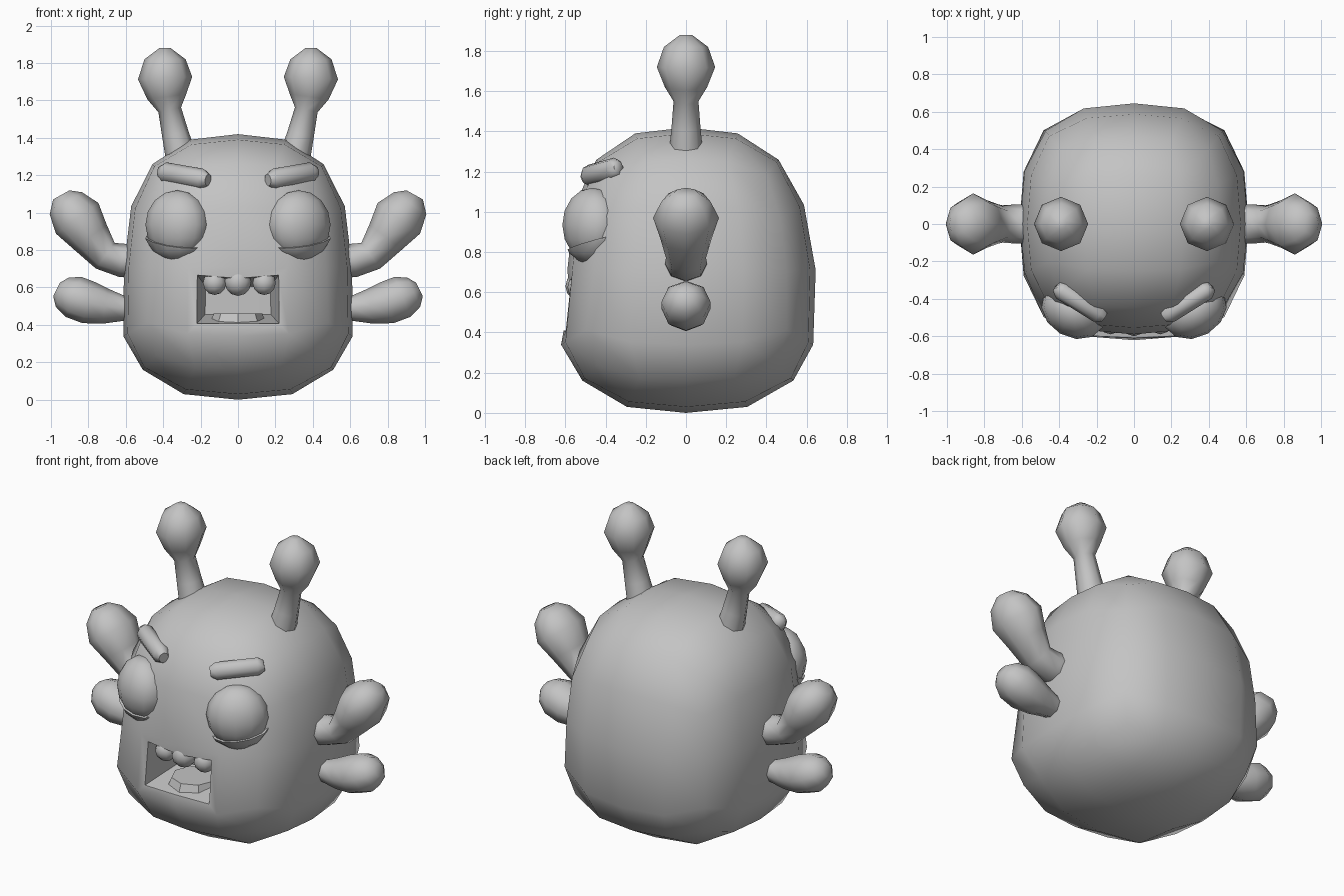
import bpy, bmesh, math
from mathutils import Vector, Matrix

if "Cube" in bpy.data.objects:
    bpy.data.objects.remove(bpy.data.objects["Cube"])

grey = bpy.data.materials.new("plain grey")
grey.use_nodes = True
grey.diffuse_color = (0.55, 0.55, 0.55, 1)
bsdf = next(n for n in grey.node_tree.nodes if n.type == 'BSDF_PRINCIPLED')
bsdf.inputs["Base Color"].default_value = grey.diffuse_color
grey.use_backface_culling = True


def finish(name, bm, angle=60):
    mesh = bpy.data.meshes.new(name)
    bm.to_mesh(mesh)
    bm.free()
    mesh.materials.append(grey)
    ob = bpy.data.objects.new(name, mesh)
    bpy.context.collection.objects.link(ob)
    bpy.ops.object.select_all(action='DESELECT')
    ob.select_set(True)
    bpy.context.view_layer.objects.active = ob
    bpy.ops.object.shade_smooth_by_angle(angle=math.radians(angle))
    return ob


def tube(name, rings, side, ref, stretch=1.0, sides=8):
    """Capped tube through rings of (x, y, z, radius), stretched along ref."""
    bm = bmesh.new()
    pts = [Vector((side * x, y, z)) for x, y, z, r in rings]
    loops = []
    for i, p in enumerate(pts):
        axis = (pts[min(i + 1, len(pts) - 1)] - pts[max(i - 1, 0)]).normalized()
        a = (ref - axis * ref.dot(axis)).normalized()
        b = axis.cross(a)
        loop = []
        for k in range(sides):
            t = math.tau * k / sides
            loop.append(bm.verts.new(p + rings[i][3] * (a * math.cos(t) * stretch + b * math.sin(t))))
        loops.append(loop)
    for lo, hi in zip(loops, loops[1:]):
        for k in range(sides):
            n = (k + 1) % sides
            bm.faces.new((lo[k], lo[n], hi[n], hi[k]))
    bm.faces.new(loops[0])
    bm.faces.new(loops[-1])
    bmesh.ops.recalc_face_normals(bm, faces=bm.faces)
    return finish(name, bm)


def ball(radii, matrix, u=12, v=8):
    bm = bmesh.new()
    bmesh.ops.create_uvsphere(bm, u_segments=u, v_segments=v, radius=1)
    bm.transform(matrix @ Matrix.Diagonal((*radii, 1)))
    return bm


# Body: a rounded box, wider at the bottom, with a flatter front
def half_step(c, step):
    return math.copysign(step, c) if 0.1 < abs(c) < 0.9 else c


def round_box(co):
    p = Vector((half_step(co.x, 0.46), half_step(co.y, 0.46),
                half_step(co.z, 0.48 if co.z > 0 else 0.56)))
    p /= sum(abs(c) ** 2.7 for c in p) ** (1 / 2.7)
    low, high = max(-p.z, 0), max(p.z, 0)
    wide = min(1 + 0.15 * low, 1.08) - 0.04 * high
    back = min(1 + 0.1 * low, 1.07) - 0.1 * high
    front = min(1 + 0.35 * low, 1.13) - 0.03 * high
    y = p.y * (0.645 * back if p.y > 0 else 0.59 * front)
    return Vector((p.x * 0.61 * wide, y, 0.71 + 0.71 * p.z))


bm = bmesh.new()
bmesh.ops.create_cube(bm, size=2)
bmesh.ops.subdivide_edges(bm, edges=bm.edges[:], cuts=3, use_grid_fill=True)
mouth = []
for f in bm.faces:
    c = f.calc_center_median()
    if c.y < -0.9 and abs(c.x) < 0.5 and -0.5 < c.z < 0:
        mouth.append(f)
for v in bm.verts:
    v.co = round_box(v.co)
bm.normal_update()
shell_thickness = 0.045
for v, n in [(v, v.normal.copy()) for v in bm.verts]:
    v.co -= n * shell_thickness

# Mouth: an opening in the front, sunk into a box
bmesh.ops.inset_region(bm, faces=mouth, thickness=0.03, use_even_offset=True)
bmesh.ops.inset_region(bm, faces=mouth, thickness=0.001)
for v in {v for f in mouth for v in f.verts}:
    v.co = Vector((v.co.x * 0.88, -0.27, 0.53 + (v.co.z - 0.53) * 0.7))
bm.normal_update()

# Outer shell: the same surface, offset and facing inwards
shell = bm.copy()
shell.normal_update()
for v, n in [(v, v.normal.copy()) for v in shell.verts]:
    v.co += n * shell_thickness
bmesh.ops.reverse_faces(shell, faces=shell.faces[:])
finish("body", bm)
finish("outer_shell", shell)

# Teeth and tongue
for name, x, z, r in (("right_tooth", -0.125, 0.625, 0.065),
                      ("middle_tooth", 0, 0.63, 0.075),
                      ("left_tooth", 0.14, 0.625, 0.065)):
    finish(name, ball((r, r, r), Matrix.Translation((x, -0.525, z)), 10, 6))
bm = bmesh.new()
bmesh.ops.create_cone(bm, cap_ends=True, segments=8, radius1=0.15, radius2=0.13, depth=0.05)
bm.transform(Matrix.Translation((0, -0.43, 0.435)))
finish("tongue", bm, 30)

# Paired parts
Y, Z = Vector((0, 1, 0)), Vector((0, 0, 1))
for label, s in (("left", 1), ("right", -1)):
    tube(label + "_antenna", [
        (0.30, 0, 1.28, 0.085), (0.335, 0, 1.42, 0.072), (0.365, 0, 1.55, 0.062),
        (0.38, 0, 1.62, 0.105), (0.39, 0, 1.72, 0.145), (0.39, 0, 1.82, 0.11),
        (0.39, 0, 1.88, 0.03)], s, Y)
    tube(label + "_upper_arm", [
        (0.54, 0, 0.74, 0.09), (0.62, 0, 0.745, 0.09), (0.71, 0, 0.77, 0.085),
        (0.79, 0, 0.87, 0.11), (0.86, 0, 0.97, 0.14), (0.92, 0, 1.05, 0.105),
        (0.945, 0, 1.095, 0.05)], s, Y, 1.17)
    tube(label + "_lower_arm", [
        (0.53, 0, 0.49, 0.06), (0.62, 0, 0.49, 0.07), (0.71, 0, 0.5, 0.095),
        (0.80, 0, 0.52, 0.115), (0.88, 0, 0.55, 0.115), (0.94, 0, 0.575, 0.085),
        (0.97, 0, 0.59, 0.04)], s, Y, 1.07)
    tube(label + "_eyebrow", [
        (0.415, -0.335, 1.22, 0.03), (0.39, -0.355, 1.215, 0.05),
        (0.19, -0.48, 1.18, 0.05), (0.16, -0.5, 1.175, 0.03)], s, Z, 1.1)

    # Eye with a lower lid cupping it
    place = Matrix.Translation((s * 0.325, -0.465, 0.935)) @ Matrix.Rotation(s * math.radians(30), 4, 'Z')
    radii = Vector((0.18, 0.14, 0.185))
    finish(label + "_eye", ball(radii, place))
    lid = ball(radii * 1.08, place)
    cut = bmesh.ops.bisect_plane(
        lid, geom=lid.verts[:] + lid.edges[:] + lid.faces[:],
        plane_co=(s * 0.325, -0.465, 0.845), plane_no=(s * -0.08, -0.25, 1), clear_outer=True)
    rim = [e for e in cut["geom_cut"] if isinstance(e, bmesh.types.BMEdge)]
    bmesh.ops.contextual_create(lid, geom=rim)
    bmesh.ops.recalc_face_normals(lid, faces=lid.faces)
    finish(label + "_lower_lid", lid, 50)
